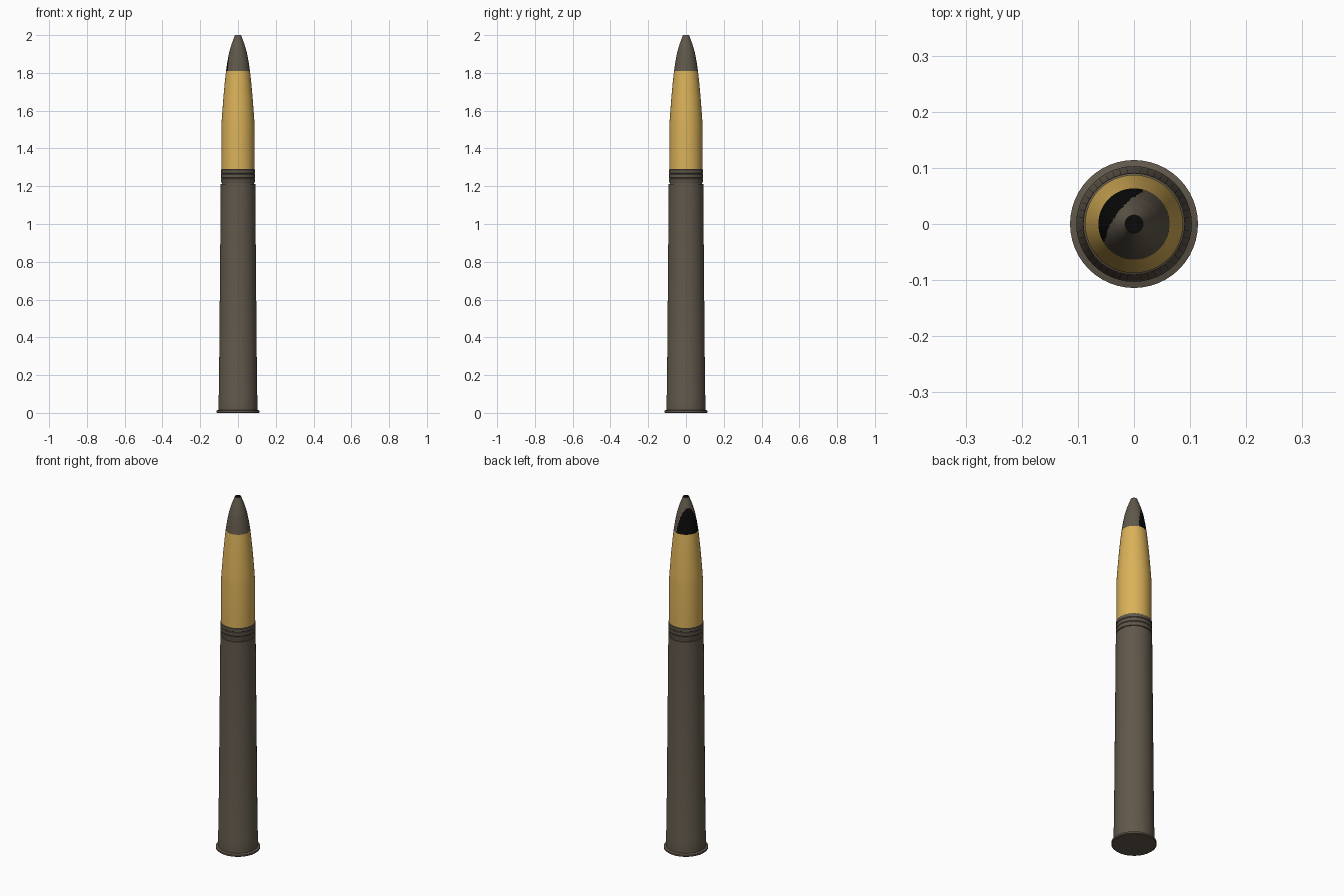
import bpy, bmesh, math

if "Cube" in bpy.data.objects:
    bpy.data.objects.remove(bpy.data.objects["Cube"])


def material(name, rgb):
    m = bpy.data.materials.new(name)
    m.diffuse_color = (*rgb, 1.0)
    m.use_nodes = True
    m.node_tree.nodes["Principled BSDF"].inputs["Base Color"].default_value = m.diffuse_color
    return m


GREY = material("olive_grey_metal", (0.118, 0.097, 0.070))
YELLOW = material("ochre_paint", (0.70, 0.44, 0.10))
BLACK = material("black", (0.003, 0.003, 0.003))


def lathe(name, profile, mats, sides=48, rule=None):
    """Revolve (radius, height) points about z, cap both ends, colour by rule."""
    bm = bmesh.new()
    rings = [[bm.verts.new((r * math.cos(2 * math.pi * i / sides),
                            r * math.sin(2 * math.pi * i / sides), z))
              for i in range(sides)] for r, z in profile]
    for a, b in zip(rings, rings[1:]):
        for i in range(sides):
            j = (i + 1) % sides
            bm.faces.new((a[i], a[j], b[j], b[i]))
    bm.faces.new(rings[0][::-1])
    bm.faces.new(rings[-1])
    bm.normal_update()
    if rule:
        for f in bm.faces:
            f.material_index = rule(f)
    mesh = bpy.data.meshes.new(name)
    bm.to_mesh(mesh)
    bm.free()
    for m in mats:
        mesh.materials.append(m)
    obj = bpy.data.objects.new(name, mesh)
    bpy.context.collection.objects.link(obj)
    bpy.context.view_layer.objects.active = obj
    obj.select_set(True)
    bpy.ops.object.shade_smooth_by_angle(angle=math.radians(30))
    obj.select_set(False)
    return obj


# Cartridge case with extractor rim, slight taper and open-edge lip
lathe("case", [(0.111, 0.0), (0.114, 0.003), (0.114, 0.012), (0.103, 0.016),
               (0.103, 0.09), (0.101, 0.10), (0.0915, 1.17), (0.0915, 1.213)], [GREY])

# Driving bands: ridges separated by grooves
bands = [(0.086, 1.205), (0.086, 1.219), (0.0895, 1.221)]
for z in (1.221, 1.245, 1.268):
    bands += [(0.0905, z + 0.002), (0.0905, z + 0.018),
              (0.0875, z + 0.020), (0.0875, z + 0.022)]
lathe("driving_bands", bands, [GREY])

# Painted shell body: cylinder then ogive
lathe("shell_body", [(0.0875, 1.288), (0.0875, 1.53), (0.0835, 1.59),
                     (0.0765, 1.68), (0.070, 1.75), (0.0635, 1.81)], [YELLOW])


# Fuze nose: rounded dark patch on the rear left, dark flat tip
def nose_rule(f):
    c = f.calc_center_median()
    if f.normal.z > 0.9:
        return 1
    t = (c.z - 1.81) / 0.14
    if not 0 <= t < 1:
        return 0
    off = math.degrees(math.atan2(c.y, c.x)) - 142
    off = abs((off + 180) % 360 - 180)
    return 1 if off < 68 * math.sqrt(1 - t * t) else 0


KEYS = [(0.0635, 1.81), (0.056, 1.86), (0.0465, 1.91), (0.033, 1.955), (0.016, 2.0)]
nose = [KEYS[0]]
for (r0, z0), (r1, z1) in zip(KEYS, KEYS[1:]):
    nose += [(r0 + (r1 - r0) * k / 5, z0 + (z1 - z0) * k / 5) for k in range(1, 6)]
lathe("fuze_nose", nose, [GREY, BLACK], sides=96, rule=nose_rule)
